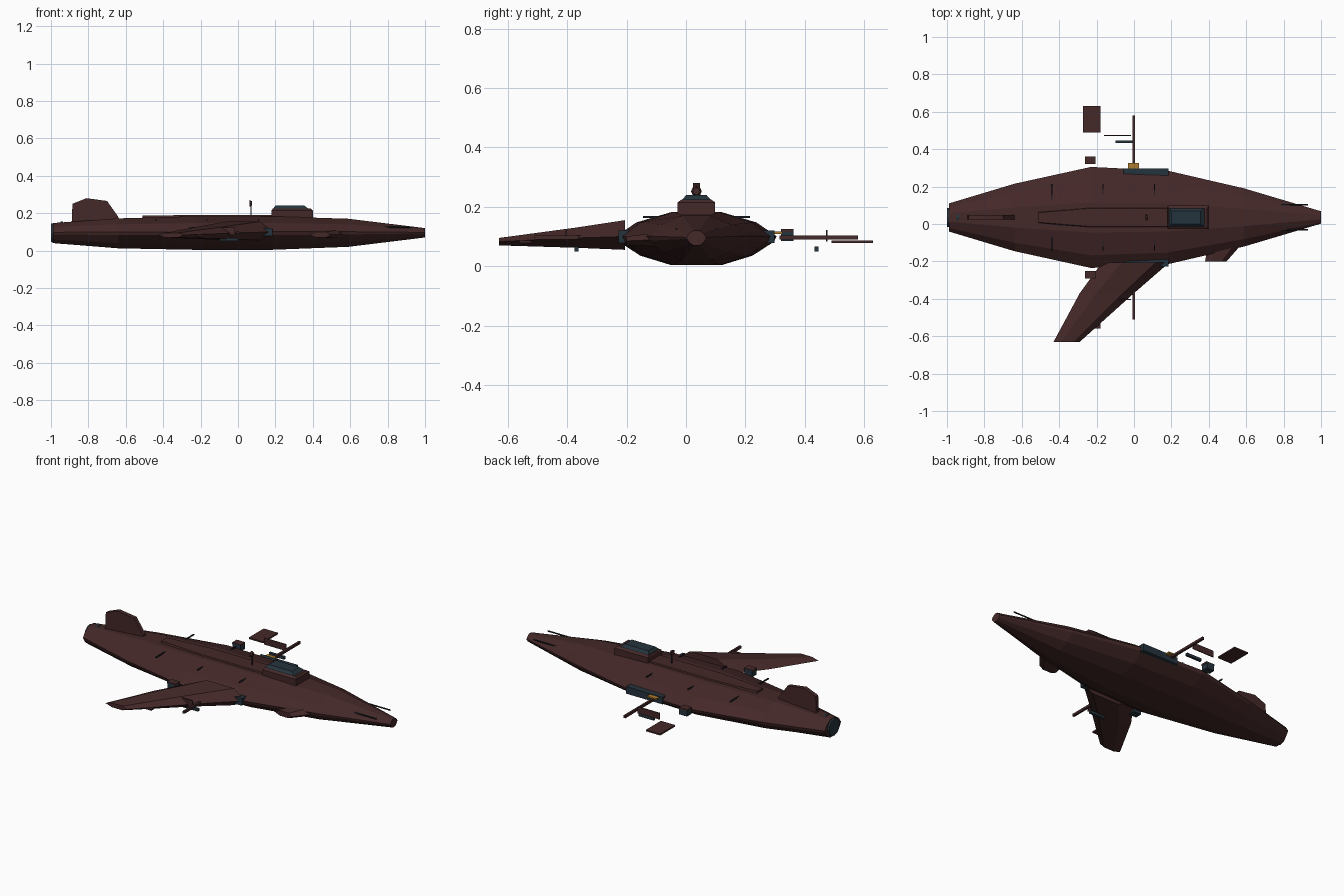
import bpy, bmesh, math
from mathutils import Matrix

if "Cube" in bpy.data.objects:
    bpy.data.objects.remove(bpy.data.objects["Cube"])

CY = 0.035  # hull centre line in y


def mat(name, r, g, b):
    m = bpy.data.materials.new(name)
    m.diffuse_color = (r, g, b, 1)
    m.use_nodes = True
    m.node_tree.nodes["Principled BSDF"].inputs["Base Color"].default_value = m.diffuse_color
    return m


RED = mat("dark red hull", 0.058, 0.021, 0.021)
BLUE = mat("blue grey metal", 0.018, 0.034, 0.046)
DARK = mat("dark metal", 0.014, 0.015, 0.02)
GOLD = mat("gold", 0.42, 0.2, 0.03)


def finish(bm, name, material):
    bmesh.ops.recalc_face_normals(bm, faces=bm.faces)
    me = bpy.data.meshes.new(name)
    bm.to_mesh(me)
    bm.free()
    me.materials.append(material)
    ob = bpy.data.objects.new(name, me)
    bpy.context.collection.objects.link(ob)
    return ob


def loft(name, rings, material):
    """Skin equal-length rings of points and cap both ends."""
    bm = bmesh.new()
    vs = [[bm.verts.new(p) for p in ring] for ring in rings]
    n = len(vs[0])
    for a, b in zip(vs, vs[1:]):
        for i in range(n):
            j = (i + 1) % n
            bm.faces.new((a[i], a[j], b[j], b[i]))
    bm.faces.new(vs[0])
    bm.faces.new(vs[-1])
    return finish(bm, name, material)


def box(name, x0, x1, y0, y1, z0, z1, material):
    return loft(name, [[(x0, y0, z), (x1, y0, z), (x1, y1, z), (x0, y1, z)]
                       for z in (z0, z1)], material)


def pair(name, x0, x1, y0, y1, z0, z1, material):
    """Box on the left side and its mirror about the hull centre line."""
    box(name + "_left", x0, x1, y0, y1, z0, z1, material)
    box(name + "_right", x0, x1, 2 * CY - y1, 2 * CY - y0, z0, z1, material)


def tube(name, x0, x1, y, z, r0, r1, sides, material):
    bm = bmesh.new()
    m = Matrix.Translation(((x0 + x1) / 2, y, z)) @ Matrix.Rotation(math.pi / 2, 4, 'Y')
    bmesh.ops.create_cone(bm, cap_ends=True, segments=sides, radius1=r0,
                          radius2=r1, depth=x1 - x0, matrix=m)
    return finish(bm, name, material)


# Hull: faceted cross-section swept along x (x, half width, bottom, top)
half = [(0.3, 1), (0.75, 0.6), (1, 0.08), (0.97, -0.12), (0.7, -0.65), (0.32, -1)]
profile = half + [(-a, b) for a, b in reversed(half)]
stations = [(-0.99, 0.075, 0.04, 0.147), (-0.64, 0.18, 0.012, 0.172),
            (-0.23, 0.27, 0.004, 0.183), (0.18, 0.25, 0.004, 0.183),
            (0.59, 0.155, 0.02, 0.17), (1.0, 0.033, 0.07, 0.12)]
rings = []
for x, w, lo, hi in stations:
    mid = (lo + hi) / 2
    rings.append([(x, CY + a * w, mid + b * (hi - lo) / 2) for a, b in profile])
loft("hull", rings, RED)

# Raised spine on the back
loft("spine", [[(x, CY + s * w, z) for s, z in ((-1, 0.15), (1, 0.15), (0.75, h), (-0.75, h))]
               for x, w, h in ((-0.51, 0.035, 0.187), (-0.23, 0.065, 0.19),
                               (0.18, 0.065, 0.19), (0.4, 0.045, 0.182))], RED)

# Cockpit: frame, then tapered glass and roof plate
loft("cockpit_frame", [[(x0, CY - w, z), (x1, CY - w, z), (x1, CY + w, z), (x0, CY + w, z)]
     for x0, x1, w, z in ((0.18, 0.4, 0.063, 0.175), (0.18, 0.4, 0.063, 0.215),
                          (0.185, 0.39, 0.05, 0.224))], RED)
loft("cockpit_glass", [[(x0, CY - w, z), (x1, CY - w, z), (x1, CY + w, z), (x0, CY + w, z)]
     for x0, x1, w, z in ((0.183, 0.385, 0.054, 0.217), (0.2, 0.355, 0.034, 0.24))], BLUE)

# Tail fin
fin = [(-0.89, 0.13), (-0.885, 0.25), (-0.81, 0.28), (-0.70, 0.265), (-0.64, 0.18), (-0.64, 0.15)]
loft("tail_fin", [[(x, CY + s, z) for x, z in fin] for s in (-0.012, 0.012)], RED)


# Wing and front fin exist on the right side only
def blade(name, sections):
    out = []
    for y, te, le, zmid, lo, hi in sections:
        c = le - te
        out.append([(le, y, zmid), (le - 0.2 * c, y, hi), (te + 0.3 * c, y, hi), (te, y, zmid),
                    (te + 0.3 * c, y, lo), (le - 0.2 * c, y, lo)])
    loft(name, out, RED)


blade("right_wing", [(-0.205, -0.17, 0.19, 0.10, 0.055, 0.155),
                     (-0.37, -0.29, 0.0, 0.095, 0.062, 0.13),
                     (-0.63, -0.43, -0.29, 0.083, 0.07, 0.095)])
blade("right_front_fin", [(-0.08, 0.40, 0.60, 0.09, 0.065, 0.115),
                          (-0.2, 0.38, 0.495, 0.085, 0.07, 0.1)])

# Mirrored side equipment
pair("side_block", -0.055, 0.185, 0.25, 0.298, 0.078, 0.12, BLUE)
pair("gun_mount", -0.032, 0.028, 0.298, 0.325, 0.108, 0.116, GOLD)
pair("gun_barrel", -0.007, 0.006, 0.315, 0.58, 0.09, 0.104, RED)
pair("side_pod", -0.26, -0.208, 0.32, 0.362, 0.085, 0.124, BLUE)
pair("pod_cover", -0.262, -0.206, 0.32, 0.362, 0.116, 0.126, RED)
pair("under_rail", -0.1, 0.0, 0.432, 0.446, 0.05, 0.066, BLUE)
pair("thin_plate", -0.16, -0.015, 0.471, 0.476, 0.083, 0.122, RED)
pair("flat_panel", -0.272, -0.178, 0.49, 0.63, 0.078, 0.087, RED)
for i, x in enumerate((-0.44, -0.165, 0.11)):
    pair(f"hull_rod_{i}", x - 0.003, x + 0.003, 0.125, 0.215, 0.162, 0.169, DARK)

# Nose rods
for s in (-1, 1):
    tube(f"nose_rod_{s}", 0.7, 0.93, CY + s * 0.067, 0.125, 0.004, 0.004, 6, DARK)

# Antenna on the back
box("antenna_mast", 0.066, 0.072, CY - 0.003, CY + 0.003, 0.185, 0.25, DARK)
tube("antenna_dish", 0.062, 0.074, CY, 0.252, 0.018, 0.012, 8, RED)

# Engine nozzle at the tail
tube("engine_ring", -0.95, -0.935, CY, 0.095, 0.06, 0.06, 12, BLUE)
tube("engine_nozzle", -1.0, -0.95, CY, 0.095, 0.05, 0.055, 12, BLUE)
